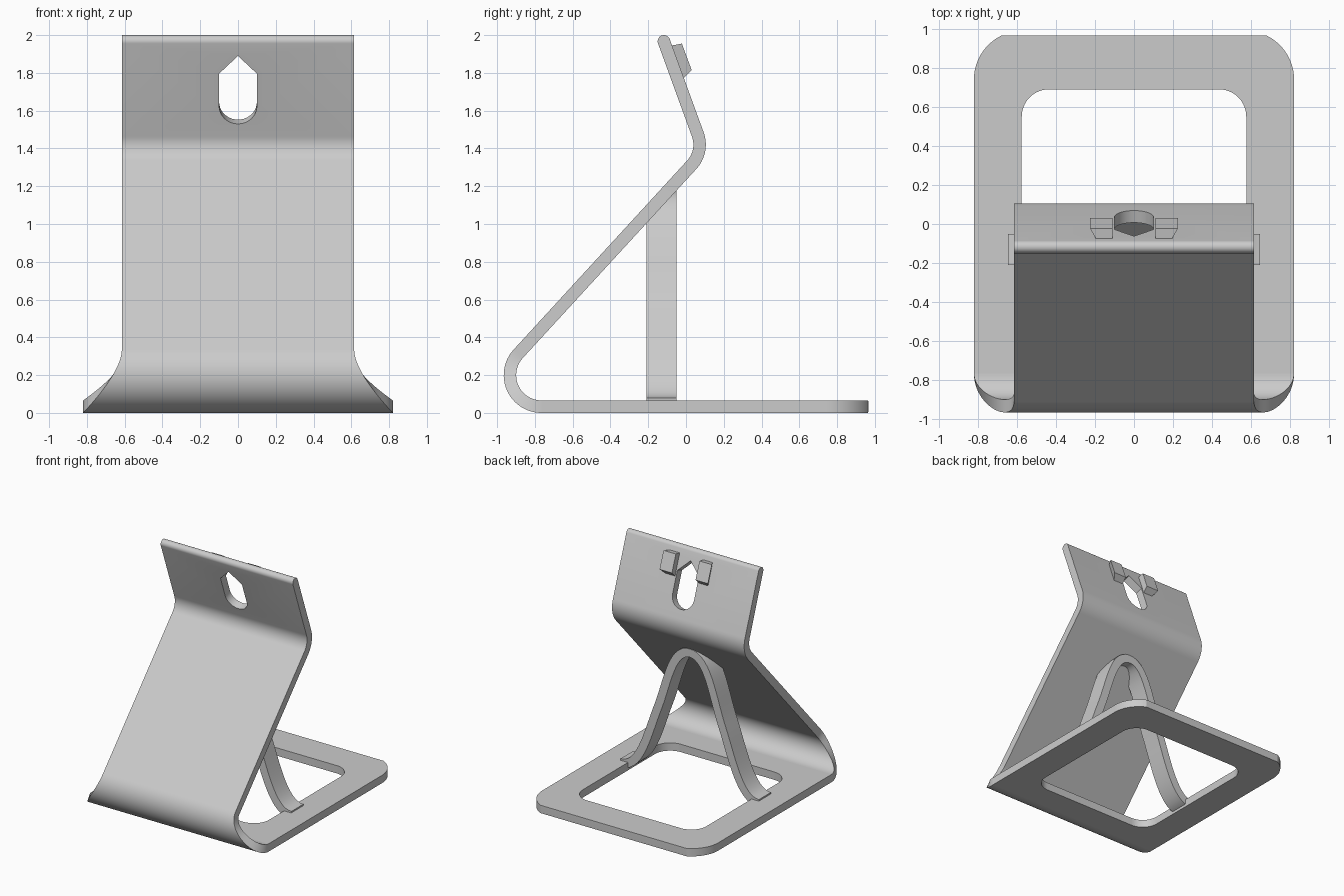
import bpy, bmesh
from math import sin, cos, pi, radians
from mathutils import Vector
from mathutils.geometry import interpolate_bezier

if "Cube" in bpy.data.objects:
    bpy.data.objects.remove(bpy.data.objects["Cube"])

grey = bpy.data.materials.new("plain_grey")
grey.use_nodes = True
grey.diffuse_color = (0.6, 0.6, 0.6, 1)
grey.node_tree.nodes["Principled BSDF"].inputs["Base Color"].default_value = (0.6, 0.6, 0.6, 1)

T = 0.066                 # sheet thickness
H = T / 2
W, FLARE = 0.615, 0.82    # half widths of the rest and of the base
LEAN = radians(20)        # lean of the upper panel
SLOPE = radians(47.4)     # slope of the rest
FOLD_Y, FOLD_Z = -0.765, 0.2


def finish(bm, name):
    bmesh.ops.recalc_face_normals(bm, faces=bm.faces)
    mesh = bpy.data.meshes.new(name)
    bm.to_mesh(mesh)
    bm.free()
    mesh.materials.append(grey)
    obj = bpy.data.objects.new(name, mesh)
    bpy.context.collection.objects.link(obj)
    return obj


def activate(obj):
    bpy.ops.object.select_all(action='DESELECT')
    obj.select_set(True)
    bpy.context.view_layer.objects.active = obj


def smooth(obj):
    activate(obj)
    bpy.ops.object.shade_smooth_by_angle(angle=radians(32))


def prism(points, offset):
    """Extrude a flat outline along a vector."""
    bm = bmesh.new()
    face = bm.faces.new([bm.verts.new(p) for p in points])
    new = bmesh.ops.extrude_face_region(bm, geom=[face])["geom"]
    bmesh.ops.translate(bm, vec=offset, verts=[v for v in new if isinstance(v, bmesh.types.BMVert)])
    return bm


def ladder(rings):
    """Skin a row of four-point sections and close both ends."""
    bm = bmesh.new()
    rows = [[bm.verts.new(p) for p in ring] for ring in rings]
    for a, b in zip(rows, rows[1:]):
        for i in range(4):
            j = (i + 1) % 4
            bm.faces.new((a[i], a[j], b[j], b[i]))
    bm.faces.new(rows[0])
    bm.faces.new(rows[-1])
    return bm


def cut(obj, cutter):
    mod = obj.modifiers.new("cut", 'BOOLEAN')
    mod.operation = 'DIFFERENCE'
    mod.solver = 'EXACT'
    mod.object = cutter
    activate(obj)
    bpy.ops.object.modifier_apply(modifier=mod.name)
    bpy.data.objects.remove(cutter)


def arc(cx, cy, r, start, end, n=10):
    return [(cx + r * cos(radians(start + (end - start) * i / n)),
             cy + r * sin(radians(start + (end - start) * i / n))) for i in range(n + 1)]


# Bent sheet: stations of y, z, front normal, half width, half thickness
stations = []
end = pi - SLOPE
for i in range(25):
    a = end * i / 24
    n = Vector((-sin(a), -cos(a)))
    w = W + (FLARE - W) * (1 + cos(pi * i / 24)) / 2
    stations.append((Vector((FOLD_Y, FOLD_Z)) + n * (FOLD_Z - H), n, w, H))
start = SLOPE - pi / 2
for i in range(13):
    a = start + (LEAN - start) * i / 12
    n = Vector((-cos(a), -sin(a)))
    stations.append((Vector((-0.085, 1.42)) - n * 0.157, n, W, H))
up = Vector((-sin(LEAN), cos(LEAN)))
bend_end = stations[-1][0]
tip = bend_end + up * ((2 - H - bend_end.y) / up.y)
for i in range(8):
    a = radians(86) * i / 7
    stations.append((tip + up * H * sin(a), n, W, H * cos(a)))
rings = []
for p, nn, w, h in stations:
    f, b = p + nn * h, p - nn * h
    rings.append([(-w, *f), (w, *f), (w, *b), (-w, *b)])
sheet = finish(ladder(rings), "bent_sheet")

# Keyhole through the upper panel: round below, pointed above
low_y = bend_end.x + n.x * H - (1.53 - bend_end.y - n.y * H) * sin(LEAN) / cos(LEAN)
foot = Vector((0, low_y, 1.53))
up3, n3 = Vector((0, *up)), Vector((0, *n))
outline = arc(0, 0.1, 0.1, 180, 360, 20) + [(0.1, 0.283), (0, 0.383), (-0.1, 0.283)]
hole = [foot + Vector((x, 0, 0)) + up3 * s + n3 * 0.1 for x, s in outline]
cut(sheet, finish(prism(hole, n3 * -0.3), "keyhole_cutter"))
smooth(sheet)

# Base frame with cropped round back corners and a rounded back edge
BACK, R = 0.965, 0.25
corner = [(x, y) for x, y in arc(FLARE - R, 0.74, R, 0, 64, 12)]
right_side = [(FLARE, FOLD_Y)] + corner + [(0.68, BACK)]
outline = right_side + [(-x, y) for x, y in reversed(right_side)]
bm = prism([(x, y, 0) for x, y in outline], (0, 0, T))
back_edges = [e for e in bm.edges if all(abs(v.co.y - BACK) < 0.001 for v in e.verts)
              and abs(e.verts[0].co.x - e.verts[1].co.x) > 1]
bmesh.ops.bevel(bm, geom=back_edges, offset=0.028, segments=5, profile=0.5, affect='EDGES')
base = finish(bm, "base_frame")
HX, H0, H1, HR = 0.575, -0.55, 0.69, 0.14
opening = (arc(HX - HR, H1 - HR, HR, 0, 90) + arc(HR - HX, H1 - HR, HR, 90, 180)
           + arc(HR - HX, H0 + HR, HR, 180, 270) + arc(HX - HR, H0 + HR, HR, 270, 360))
cut(base, finish(prism([(x, y, -0.1) for x, y in opening], (0, 0, 0.3)), "opening_cutter"))
smooth(base)

# Support arch: a bell shaped strip trimmed at the back of the sheet
knots = [(0, 1.14), (0.17, 1.14), (0.21, 0.83), (0.3, 0.6), (0.39, 0.37), (0.46, 0.045), (0.64, 0.045)]
k = [Vector((x, 0, z)) for x, z in knots]
half = interpolate_bezier(*k[:4], 16)[:-1] + interpolate_bezier(*k[3:], 16)
path = [Vector((-p.x, 0, p.z)) for p in reversed(half[1:])] + half
rings = []
for i, p in enumerate(path):
    t = (path[min(i + 1, len(path) - 1)] - path[max(i - 1, 0)]).normalized()
    side = Vector((-t.z, 0, t.x)) * 0.035
    rings.append([p + side * s + Vector((0, y, 0)) for s, y in
                  ((1, -0.21), (1, -0.05), (-1, -0.05), (-1, -0.21))])
bm = ladder(rings)
bmesh.ops.bisect_plane(bm, geom=bm.verts[:] + bm.edges[:] + bm.faces[:], clear_outer=True,
                       plane_co=(0, *stations[24][0]), plane_no=(0, -sin(SLOPE), cos(SLOPE)))
bmesh.ops.holes_fill(bm, edges=[e for e in bm.edges if e.is_boundary])
smooth(finish(bm, "support_arch"))

# Pair of hooks behind the keyhole, wider at their outer face
inner_line = [(-0.075, 1.945), (-0.022, 1.955), (0.03, 1.815), (-0.015, 1.77)]
for sign, name in ((1, "left_hook"), (-1, "right_hook")):
    bm = prism([(sign * 0.11, y, z) for y, z in inner_line], (sign * 0.085, 0, 0))
    for v in bm.verts:
        if abs(v.co.x) > 0.15 and v.co.y - inner_line[0][0] + (v.co.z - 1.945) * 0.364 > 0.03:
            v.co.x = sign * 0.225
    finish(bm, name)
